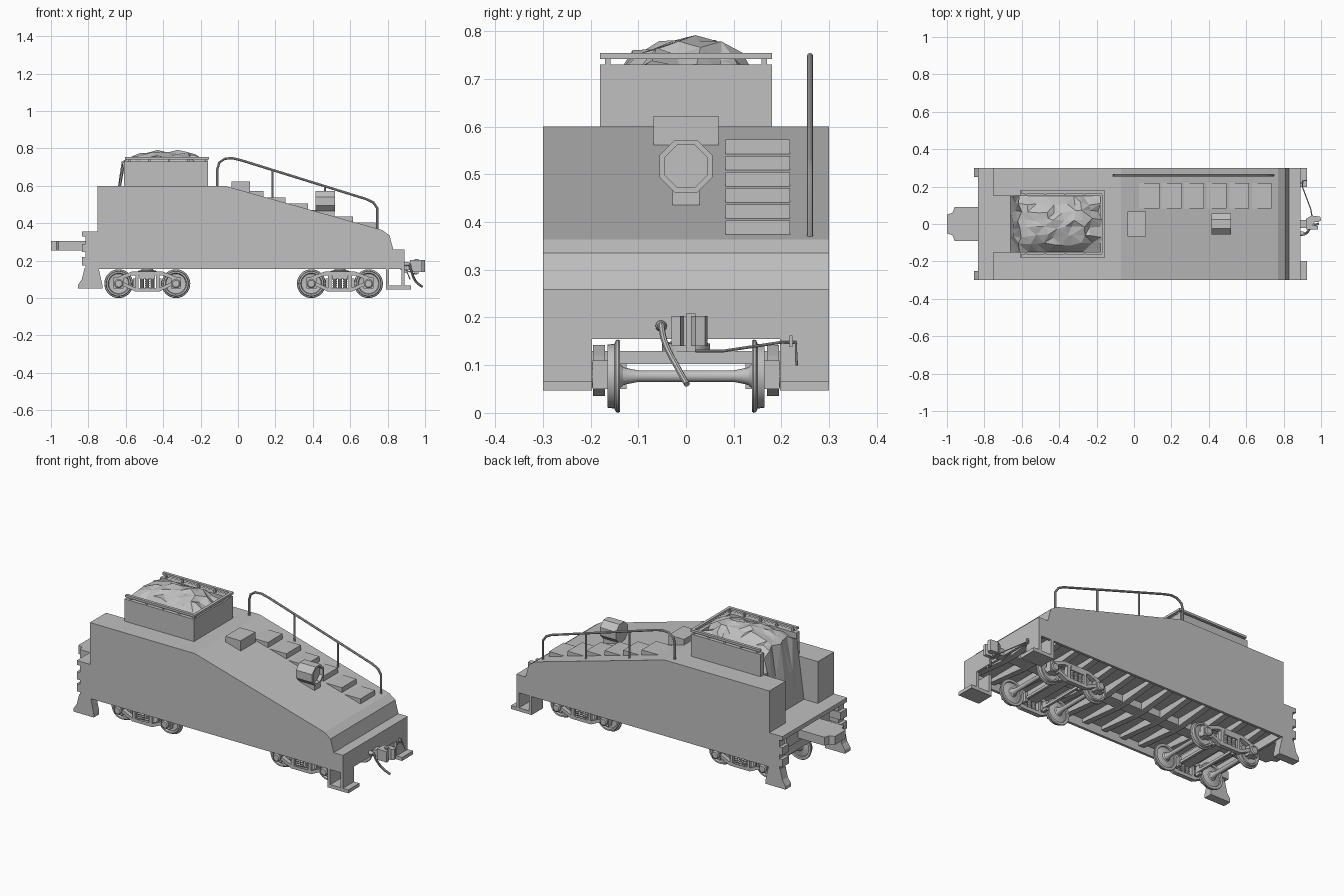
import bpy, bmesh, math, random
from mathutils import Vector

if "Cube" in bpy.data.objects:
    bpy.data.objects.remove(bpy.data.objects["Cube"])

random.seed(4)
grey = bpy.data.materials.new("plain grey")
grey.diffuse_color = (0.53, 0.53, 0.53, 1)
grey.use_nodes = True
grey.node_tree.nodes["Principled BSDF"].inputs["Base Color"].default_value = grey.diffuse_color


def finish(name, bm, smooth=False):
    bmesh.ops.recalc_face_normals(bm, faces=bm.faces)
    me = bpy.data.meshes.new(name)
    bm.to_mesh(me)
    bm.free()
    me.materials.append(grey)
    if smooth:
        me.shade_smooth()
        me.set_sharp_from_angle(angle=math.radians(35))
    ob = bpy.data.objects.new(name, me)
    bpy.context.collection.objects.link(ob)
    return ob


def box(name, x0, x1, y0, y1, z0, z1):
    bm = bmesh.new()
    bmesh.ops.create_cube(bm, size=1)
    for v in bm.verts:
        v.co = ((x0 + x1) / 2 + v.co.x * (x1 - x0), (y0 + y1) / 2 + v.co.y * (y1 - y0),
                (z0 + z1) / 2 + v.co.z * (z1 - z0))
    return finish(name, bm)


def prism(name, pts, axis, a, b):
    """Extrude a profile: (x,z) along y, (x,y) along z or (y,z) along x."""
    put = {'y': lambda p, t: (p[0], t, p[1]), 'z': lambda p, t: (p[0], p[1], t),
           'x': lambda p, t: (t, p[0], p[1])}[axis]
    bm = bmesh.new()
    lo = [bm.verts.new(put(p, a)) for p in pts]
    hi = [bm.verts.new(put(p, b)) for p in pts]
    bm.faces.new(lo)
    bm.faces.new(hi)
    for i in range(len(pts)):
        j = (i + 1) % len(pts)
        bm.faces.new((lo[i], lo[j], hi[j], hi[i]))
    return finish(name, bm)


def band(name, pts, th, a, b):
    """Flat bar following a line in the side view."""
    return prism(name, pts + [(x, z - th) for x, z in reversed(pts)], 'y', a, b)


def lathe(name, prof, axis, centre, n=32, smooth=True, turn=0.0):
    """Spin (radius, offset) pairs about an axis through centre."""
    bm = bmesh.new()
    c = Vector(centre)
    rings = []
    for r, t in prof:
        ring = []
        for k in range(n):
            a = 2 * math.pi * k / n + turn
            u, w = r * math.cos(a), r * math.sin(a)
            ring.append(bm.verts.new(c + Vector({'x': (t, u, w), 'y': (u, t, w), 'z': (u, w, t)}[axis])))
        rings.append(ring)
    for p, q in zip(rings, rings[1:]):
        for k in range(n):
            m = (k + 1) % n
            bm.faces.new((p[k], p[m], q[m], q[k]))
    bm.faces.new(rings[0])
    bm.faces.new(rings[-1])
    return finish(name, bm, smooth)


def tube(name, pts, r, curved=False):
    cu = bpy.data.curves.new(name, 'CURVE')
    cu.dimensions = '3D'
    cu.bevel_depth = r
    cu.bevel_resolution = 2
    cu.use_fill_caps = True
    sp = cu.splines.new('BEZIER' if curved else 'POLY')
    if curved:
        sp.bezier_points.add(len(pts) - 1)
        for b, p in zip(sp.bezier_points, pts):
            b.co = p
            b.handle_left_type = b.handle_right_type = 'AUTO'
        cu.resolution_u = 6
    else:
        sp.points.add(len(pts) - 1)
        for b, p in zip(sp.points, pts):
            b.co = (*p, 1)
    tmp = bpy.data.objects.new(name + "_path", cu)
    bpy.context.collection.objects.link(tmp)
    bpy.context.view_layer.update()
    me = bpy.data.meshes.new_from_object(tmp.evaluated_get(bpy.context.evaluated_depsgraph_get()))
    bpy.data.objects.remove(tmp)
    bm = bmesh.new()
    bm.from_mesh(me)
    return finish(name, bm, True)


def cut(ob, cutter):
    cutter.hide_render = True
    m = ob.modifiers.new("cut", 'BOOLEAN')
    m.operation, m.solver, m.object = 'DIFFERENCE', 'EXACT', cutter
    bpy.context.view_layer.update()
    old = ob.data
    ob.data = bpy.data.meshes.new_from_object(ob.evaluated_get(bpy.context.evaluated_depsgraph_get()))
    ob.modifiers.clear()
    bpy.data.meshes.remove(old)
    bpy.data.objects.remove(cutter)


# slope-backed tank, notched at the rear and hollow underneath
slope = lambda x: 0.6 - 0.281 * (x + 0.07)
tank = prism("tank", [(-0.75, 0.155), (-0.75, 0.6), (-0.07, 0.6), (0.77, 0.364), (0.81, 0.335),
                      (0.83, 0.26), (0.89, 0.26), (0.89, 0.155)], 'y', -0.3, 0.3)
cut(tank, box("notch_cutter", -0.8, -0.61, -0.15, 0.15, 0.355, 0.7))
cut(tank, box("floor_cutter", -0.735, 0.875, -0.285, 0.285, 0.1, 0.205))

# underframe
box("centre_sill", -0.735, 0.875, -0.035, 0.035, 0.165, 0.206)
for i in range(13):
    x = -0.68 + i * 0.125
    prism("floor_rib", [(-0.286, 0.206), (-0.286, 0.185), (-0.04, 0.16), (0.04, 0.16),
                        (0.286, 0.185), (0.286, 0.206)], 'x', x, x + 0.035)

# rear deck, drawbar and ladders
box("rear_deck", -0.835, -0.75, -0.3, 0.3, 0.33, 0.355)
box("rear_beam", -0.79, -0.75, -0.2, 0.2, 0.235, 0.33)
prism("drawbar", [(-0.75, -0.09), (-0.96, -0.09), (-0.97, -0.06), (-1, -0.05), (-1, 0.05),
                  (-0.97, 0.06), (-0.96, 0.09), (-0.75, 0.09)], 'z', 0.255, 0.305)
for s in (-1, 1):
    box("ladder_side", -0.815, -0.75, s * 0.25, s * 0.3, 0.155, 0.34)
    for z in (0.175, 0.245, 0.335):
        box("ladder_rung", -0.835, -0.75, s * 0.24, s * 0.3, z, z + 0.045 - 0.025 * (z > 0.3))
    prism("rear_footstep", [(-0.82, 0.16), (-0.835, 0.1), (-0.855, 0.07), (-0.855, 0.05),
                            (-0.725, 0.05), (-0.725, 0.07), (-0.745, 0.16)], 'y', s * 0.25, s * 0.3)
    # front footsteps
    box("front_step_plate", 0.79, 0.925, s * 0.197, s * 0.3, 0.047, 0.067)
    box("front_step_leg", 0.79, 0.808, s * 0.197, s * 0.3, 0.05, 0.17)
    box("front_step_leg", 0.873, 0.89, s * 0.197, s * 0.3, 0.05, 0.17)

# bunker box with rails
for s in (-1, 1):
    box("bunker_side", -0.61, -0.16, s * 0.15, s * 0.18, 0.59, 0.73)
    box("bunker_rail", -0.605, -0.155, s * 0.163, s * 0.18, 0.742, 0.755)
    for x in (-0.585, -0.48, -0.375, -0.27, -0.175):
        box("rail_post", x, x + 0.012, s * 0.158, s * 0.17, 0.72, 0.75)
box("bunker_front", -0.18, -0.16, -0.16, 0.16, 0.59, 0.73)
box("bunker_front_rail", -0.172, -0.155, -0.18, 0.18, 0.742, 0.755)

# faceted coal heap spilling to the deck
bm = bmesh.new()
nx, ny, rows = 10, 8, []
for i in range(-2, nx):
    row = []
    for j in range(ny):
        v = 2 * j / (ny - 1) - 1
        if i < 0:
            x, z = ((-0.66, 0.352), (-0.64, 0.55))[i + 2]
            if i == -1:
                x += random.uniform(-0.01, 0.008)
        else:
            u = 2 * i / (nx - 1) - 1
            x = -0.395 + 0.218 * u
            z = 0.695 + 0.09 * (1 - abs(v) ** 2.6) * (1 - 0.6 * abs(u) ** 3)
            if 0 < j < ny - 1:
                x += random.uniform(-0.014, 0.014)
                z = min(0.792, z + random.uniform(-0.014, 0.014))
        y = 0.152 * v + (random.uniform(-0.01, 0.01) if 0 < j < ny - 1 else 0)
        row.append(bm.verts.new((x, y, z)))
    rows.append(row)
for p, q in zip(rows, rows[1:]):
    for j in range(ny - 1):
        bm.faces.new((p[j], p[j + 1], q[j + 1], q[j]))
bmesh.ops.triangulate(bm, faces=bm.faces)
finish("coal", bm)

# hatch, stair treads and lamp on the slope
box("water_hatch", -0.035, 0.065, -0.068, 0.068, 0.55, 0.622)
for i in range(6):
    x, z = 0.135 + 0.12 * i, 0.573 - 0.034 * i
    prism("stair_tread", [(x - 0.11, z), (x, z), (x, slope(x) - 0.01), (x - 0.11, slope(x) - 0.01)],
          'y', 0.083, 0.218)
lathe("lamp", [(0.06, -0.052), (0.06, 0.052), (0.048, 0.052), (0.048, 0.03)], 'x', (0.467, 0, 0.517),
      8, False, math.pi / 8)
box("lamp_base", 0.42, 0.515, -0.028, 0.028, 0.43, 0.47)

# stair handrail
tube("handrail", [(-0.11, 0.26, 0.59), (-0.11, 0.26, 0.69), (-0.1, 0.26, 0.725), (-0.07, 0.26, 0.745),
                  (-0.03, 0.26, 0.748), (0.02, 0.26, 0.736), (0.69, 0.26, 0.528), (0.725, 0.26, 0.51),
                  (0.745, 0.26, 0.48), (0.745, 0.26, 0.36)], 0.0065)
for x in (0.185, 0.465):
    tube("handrail_post", [(x, 0.26, slope(x) - 0.01), (x, 0.26, 0.736 - 0.31 * (x - 0.02))], 0.0055)

# trucks
for c in (-0.485, 0.545):
    for dx in (-0.153, 0.153):
        x = c + dx
        lathe("axle", [(0.009, -0.19), (0.009, -0.165), (0.02, -0.135), (0.017, -0.125), (0.012, -0.1),
                       (0.012, 0.1), (0.017, 0.125), (0.02, 0.135), (0.009, 0.165), (0.009, 0.19)],
              'y', (x, 0, 0.077), 20)
        for s in (-1, 1):
            lathe("wheel", [(0.02, s * 0.132), (0.025, s * 0.138), (0.058, s * 0.145), (0.06, s * 0.138),
                            (0.074, s * 0.138), (0.077, s * 0.142), (0.075, s * 0.147), (0.068, s * 0.15),
                            (0.066, s * 0.165), (0.057, s * 0.165), (0.053, s * 0.155), (0.026, s * 0.152),
                            (0.022, s * 0.166)], 'y', (x, 0, 0.077))
            box("axle_box", x - 0.027, x + 0.027, s * 0.165, s * 0.196, 0.05, 0.11)
            lathe("axle_cap", [(0.024, s * 0.19), (0.024, s * 0.203), (0.018, s * 0.208)], 'y',
                  (x, 0, 0.077), 16)
            box("brake_shoe", c + dx * 0.45 - 0.008, c + dx * 0.45 + 0.008, s * 0.125, s * 0.16, 0.05, 0.105)
        box("brake_beam", c + dx * 0.42 - 0.007, c + dx * 0.42 + 0.007, -0.15, 0.15, 0.065, 0.08)
    for s in (-1, 1):
        a, b = s * 0.17, s * 0.195
        band("frame_top", [(c + x, z) for x, z in ((-0.18, 0.1), (-0.14, 0.12), (-0.08, 0.142), (0.08, 0.142),
                                                   (0.14, 0.12), (0.18, 0.1))], 0.021, a, b)
        band("frame_bottom", [(c + x, z) for x, z in ((-0.14, 0.09), (-0.065, 0.055), (0.065, 0.055),
                                                      (0.14, 0.09))], 0.02, a, b)
        for dx in (-0.055, 0.055):
            box("frame_column", c + dx - 0.009, c + dx + 0.009, a, b, 0.04, 0.135)
        for dx in (-0.028, 0, 0.028):
            coil = [(0.012 if k % 2 else 0.009, 0.05 + 0.0055 * k) for k in range(11)]
            lathe("spring", coil, 'z', (c + dx, s * 0.186, 0), 10)
    box("bolster", c - 0.042, c + 0.042, -0.2, 0.2, 0.103, 0.13)
    lathe("centre_bearing", [(0.05, 0.128), (0.05, 0.145), (0.03, 0.15), (0.03, 0.206)], 'z', (c, 0, 0), 20)

# coupler
box("coupler_shank", 0.87, 0.94, -0.022, 0.022, 0.15, 0.19)
prism("coupler_head", [(0.92, -0.028), (0.985, -0.03), (0.985, -0.012), (0.955, -0.005), (0.96, 0.012),
                       (0.985, 0.01), (1.0, 0.02), (0.995, 0.04), (0.95, 0.045), (0.92, 0.028)],
      'z', 0.14, 0.203)
box("coupler_pin", 0.945, 0.965, 0.0, 0.02, 0.128, 0.208)

# air hose and uncoupling lever
tube("air_hose", [(0.88, -0.05, 0.175), (0.91, -0.052, 0.185), (0.925, -0.045, 0.15), (0.95, -0.015, 0.09),
                  (0.985, 0.002, 0.06)], 0.0065, True)
lathe("hose_valve", [(0.01, 0), (0.012, 0.015), (0.008, 0.03)], 'x', (0.885, -0.052, 0.182), 12)
tube("uncoupling_lever", [(0.955, 0.02, 0.13), (0.945, 0.08, 0.13), (0.9, 0.2, 0.148), (0.9, 0.23, 0.148),
                          (0.92, 0.232, 0.1)], 0.003)
box("lever_bracket", 0.885, 0.905, 0.217, 0.223, 0.138, 0.162)
